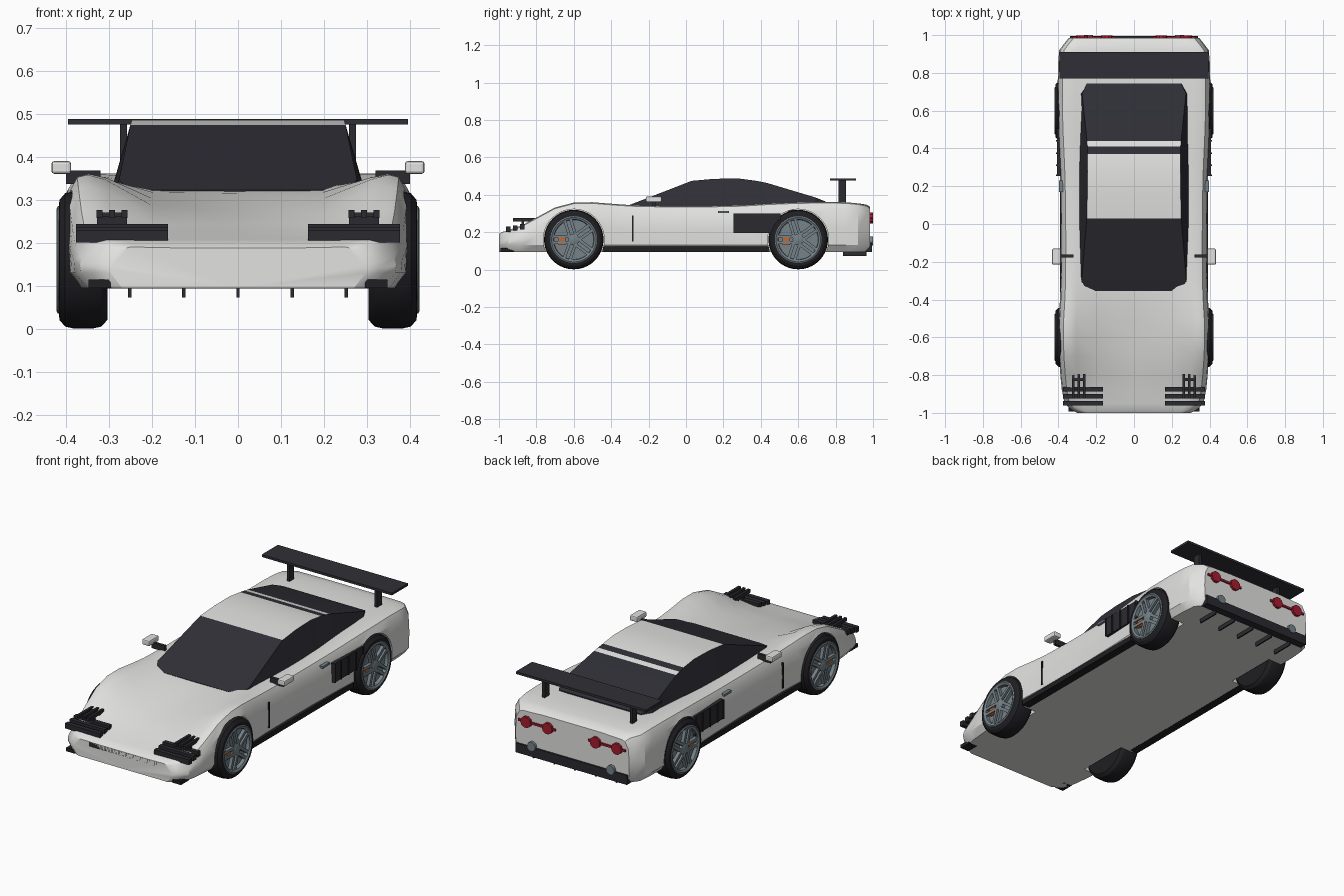
import bpy, bmesh, math
from mathutils import Matrix, Vector

if "Cube" in bpy.data.objects:
    bpy.data.objects.remove(bpy.data.objects["Cube"])


def material(name, r, g, b):
    m = bpy.data.materials.new(name)
    m.diffuse_color = (r, g, b, 1)
    m.use_nodes = True
    m.node_tree.nodes["Principled BSDF"].inputs["Base Color"].default_value = m.diffuse_color
    return m


WHITE = material("white paint", .76, .76, .75)
GLASS = material("dark glass", .028, .028, .037)
BLACK = material("black rubber", .014, .014, .017)
TRIM = material("charcoal trim", .024, .024, .030)
RIM = material("steel grey", .18, .225, .25)
DISC = material("dark steel", .085, .10, .115)
ORANGE = material("orange", .65, .13, .015)
RED = material("red lamp", .38, .012, .028)


def finish(name, bm, mats, mirror=False, angle=30):
    if mirror:
        copy = bmesh.ops.duplicate(bm, geom=bm.verts[:] + bm.edges[:] + bm.faces[:])
        bmesh.ops.scale(bm, vec=(-1, 1, 1), verts=[g for g in copy["geom"] if isinstance(g, bmesh.types.BMVert)])
    bmesh.ops.recalc_face_normals(bm, faces=bm.faces[:])
    me = bpy.data.meshes.new(name)
    bm.to_mesh(me)
    bm.free()
    ob = bpy.data.objects.new(name, me)
    bpy.context.collection.objects.link(ob)
    for m in mats if isinstance(mats, list) else [mats]:
        me.materials.append(m)
    if angle:
        smooth(ob, angle)
    return ob


def smooth(ob, angle):
    bpy.ops.object.select_all(action='DESELECT')
    ob.select_set(True)
    bpy.context.view_layer.objects.active = ob
    bpy.ops.object.shade_smooth_by_angle(angle=math.radians(angle))


def add_loft(bm, rings):
    rows = [[bm.verts.new(p) for p in r] for r in rings]
    n = len(rows[0])
    for a, b in zip(rows, rows[1:]):
        for i in range(n):
            j = (i + 1) % n
            bm.faces.new((a[i], a[j], b[j], b[i]))
    bm.faces.new(rows[0])
    bm.faces.new(rows[-1])


def add_box(bm, x0, x1, y0, y1, z0, z1, tf=Matrix()):
    m = Matrix.Translation(((x0 + x1) / 2, (y0 + y1) / 2, (z0 + z1) / 2)) @ Matrix.Diagonal((x1 - x0, y1 - y0, z1 - z0, 1))
    bmesh.ops.create_cube(bm, size=1, matrix=tf @ m)


def boxes(name, mat, items, mirror=True):
    bm = bmesh.new()
    for b in items:
        add_box(bm, *b)
    return finish(name, bm, mat, mirror, 0)


def add_lathe(bm, profile, y, z, n=32):
    # profile of (x, radius) turned about an x-parallel axis
    add_loft(bm, [[(x, y + r * math.cos(2 * math.pi * i / n), z + r * math.sin(2 * math.pi * i / n))
                   for i in range(n)] for x, r in profile])


# body shell: (y, half width, shoulder height, centre height)
stations = [(-1, .30, .19, .188), (-.985, .33, .20, .198), (-.95, .368, .21, .208), (-.88, .382, .235, .22),
            (-.8, .39, .278, .243), (-.7, .397, .332, .265), (-.6, .40, .358, .283), (-.5, .398, .36, .30),
            (-.4, .392, .352, .315), (-.3, .388, .345, .325), (-.1, .387, .34, .33), (.1, .388, .34, .33),
            (.3, .393, .345, .335), (.45, .40, .354, .342), (.6, .405, .36, .35), (.75, .404, .362, .358),
            (.85, .402, .36, .358), (.92, .396, .354, .354), (.965, .362, .345, .347), (.985, .345, .33, .335)]
rings = []
for y, w, zs, zc in stations:
    top = zs - .045
    half = [(w - .03, .095), (w - .003, .13), (w, .13 + .5 * (top - .13)), (w - .005, top), (w - .026, zs - .006),
            (w - .05, zs), (w * .77, zc + .85 * (zs - zc)), (w * .5, zc + .05 * (zs - zc))]
    ring = [(0, y, .095)] + [(x, y, z) for x, z in half] + [(0, y, zc)]
    rings.append(ring + [(-x, y, z) for x, z in reversed(half)])
bm = bmesh.new()
add_loft(bm, rings)
body = finish("body_shell", bm, WHITE, angle=0)

# wheel arches cut out of the shell
bm = bmesh.new()
for y in (-.6, .6):
    add_lathe(bm, [(.29, .163), (.5, .163)], y, .16, 40)
cutter = finish("arch_cutter", bm, WHITE, True, 0)
cutter.hide_render = True
mod = body.modifiers.new("arches", 'BOOLEAN')
mod.operation, mod.object, mod.solver = 'DIFFERENCE', cutter, 'EXACT'
bpy.context.view_layer.objects.active = body
bpy.ops.object.modifier_apply(modifier=mod.name)
bpy.data.objects.remove(cutter)
smooth(body, 32)

# cabin: dark glass all round, white roof panels
cabin = [(-.355, .25, .25, .322), (-.30, .285, .277, .346), (.03, .297, .25, .474), (.15, .298, .247, .485),
         (.28, .298, .245, .487), (.37, .297, .245, .475), (.41, .297, .247, .468), (.44, .296, .249, .461),
         (.69, .288, .275, .386), (.745, .25, .25, .364)]
bm = bmesh.new()
add_loft(bm, [[(-b, y, .31), (b, y, .31), (t, y, z), (-t, y, z)] for y, b, t, z in cabin])
bm.normal_update()
for f in bm.faces:
    c = f.calc_center_median()
    on_top = abs(c.x) < .01 and c.z > .44
    if on_top and (.03 < c.y < .37 or .41 < c.y < .44):
        f.material_index = 1
finish("cabin", bm, [GLASS, WHITE], angle=12)

# wheels, front and rear pairs
for place, y in (("front", -.6), ("rear", .6)):
    z = .16
    bm = bmesh.new()
    add_lathe(bm, [(.304, .10), (.304, .14), (.318, .155), (.335, .159), (.385, .159), (.402, .155),
                   (.415, .14), (.417, .124), (.39, .12)], y, z, 40)
    finish(place + "_tyres", bm, BLACK, True)
    bm = bmesh.new()
    add_lathe(bm, [(.38, .119), (.396, .119)], y, z)
    finish(place + "_brake_discs", bm, DISC, True)
    bm = bmesh.new()
    add_lathe(bm, [(.39, .125), (.419, .125), (.422, .119), (.416, .108), (.397, .106)], y, z, 40)
    add_lathe(bm, [(.39, .03), (.414, .03), (.418, .022)], y, z, 16)
    for k in range(5):
        spin = Matrix.Translation((0, y, z)) @ Matrix.Rotation(k * 2 * math.pi / 5 + .3, 4, 'X')
        for side in (-1, 1):
            add_box(bm, .398, .416, side * .016 - .008, side * .016 + .008, .015, .112, spin)
    finish(place + "_rims", bm, RIM, True)
    boxes(place + "_calipers", ORANGE, [(.39, .409, y - .085, y - .045, z - .03, z + .015)])

# rear wing
boxes("wing_blade", GLASS, [(-.395, .395, .77, .91, .475, .488)], False)
boxes("wing_posts", TRIM, [(.258, .274, .815, .855, .345, .477)])

# headlamp louvres
boxes("lower_lamp_louvres", TRIM, [(.163, .377, y - .012, y + .012, z - .014, z + .014)
                                   for y, z in ((-.95, .215), (-.912, .222), (-.875, .229))])
boxes("upper_lamp_louvres", TRIM, [(x - .007, x + .007, -.925, -.795, .258, .276) for x in (.264, .293, .322)]
      + [(.258, .328, -.88, -.865, .225, .262), (.258, .328, -.83, -.815, .245, .27)])
boxes("nose_grille", TRIM, [(-.205, .205, -1.0, -.985, .163, .187)], False)
boxes("nose_corner_ducts", BLACK, [(.295, .348, -.992, -.92, .095, .115)])

# side trim
boxes("side_skirts", BLACK, [(.345, .392, -.44, .44, .094, .122)])
boxes("door_seams", BLACK, [(.375, .391, -.289, -.281, .15, .29)])
boxes("side_vents", TRIM, [(.37, .407, .255, .505, .195, .30)]
      + [(.38, .412, y - .004, y + .004, .195, .30) for y in (.259, .31, .375, .44, .501)])
boxes("door_handles", RIM, [(.37, .396, .17, .23, .302, .314)])

# mirrors
boxes("mirror_arms", TRIM, [(.32, .40, -.178, -.162, .336, .368)])
mirrors = boxes("mirrors", WHITE, [(.388, .434, -.215, -.13, .36, .39)])
bev = mirrors.modifiers.new("soft edges", 'BEVEL')
bev.width, bev.segments = .007, 2

# tail: bumper strip, lamps, exhausts and underside fins
boxes("rear_bumper_strip", TRIM, [(-.338, .338, .95, .995, .094, .145)], False)


def rear_discs(name, mat, xs, z, r, y0, y1, n):
    bm = bmesh.new()
    for x in xs:
        add_loft(bm, [[(x + r * math.cos(2 * math.pi * i / n), y, z + r * math.sin(2 * math.pi * i / n))
                       for i in range(n)] for y in (y0, y1)])
    finish(name, bm, mat, True)


rear_discs("tail_lamps", RED, (.145, .275), .275, .031, .97, .999, 10)
boxes("tail_lamp_bars", RED, [(.10, .325, .97, .993, .269, .281)])
rear_discs("exhausts", RIM, (.24,), .152, .024, .95, 1.0, 16)
boxes("underside_fins", TRIM, [(x - .004, x + .004, .84, .965, .072, .10) for x in (-.252, -.126, 0, .126, .252)], False)
